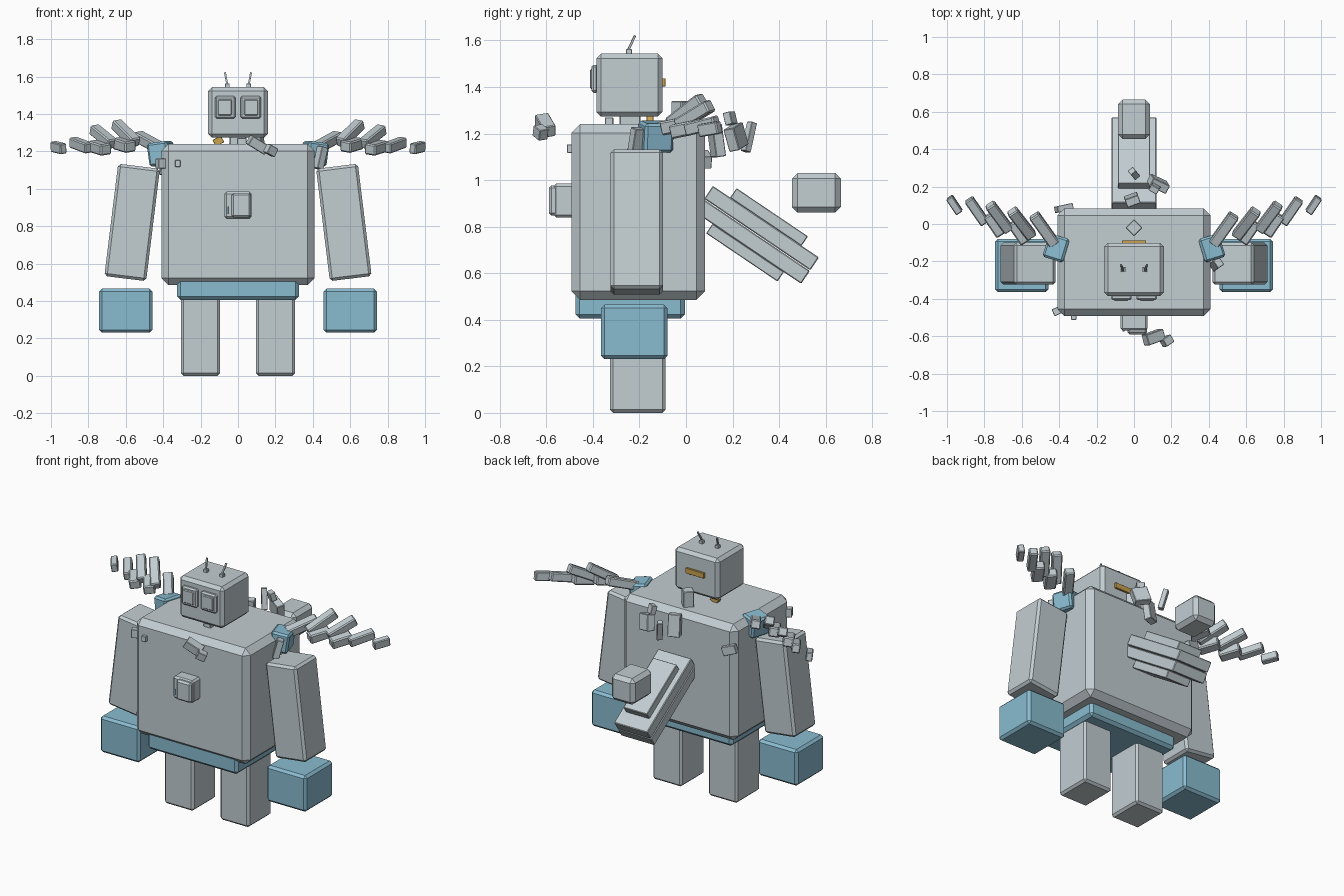
import bpy, bmesh
from math import radians, sin, cos
from mathutils import Vector

default_cube = bpy.data.objects.get("Cube")
if default_cube:
    bpy.data.objects.remove(default_cube, do_unlink=True)


def make_material(name, red, green, blue):
    colour = (red, green, blue, 1)
    material = bpy.data.materials.new(name)
    material.use_nodes = True
    material.diffuse_color = colour
    shader = material.node_tree.nodes["Principled BSDF"]
    shader.inputs["Base Color"].default_value = colour
    return material


GREY = make_material("pale_grey", red=.54, green=.61, blue=.64)
BLUE = make_material("sky_blue", red=.25, green=.5, blue=.63)
GOLD = make_material("gold", red=.58, green=.36, blue=.08)


def box(name, centre, size, material=GREY, turn=(0, 0, 0), chamfer=.065):
    """Block turned in degrees, chamfered by a share of its thinnest side."""
    mesh = bpy.data.meshes.new(name)
    shape = bmesh.new()
    bmesh.ops.create_cube(shape, size=1)
    bmesh.ops.scale(shape, vec=Vector(size), verts=shape.verts)
    bmesh.ops.bevel(shape, geom=shape.edges[:], offset=chamfer * min(size),
                    segments=1, affect='EDGES')
    shape.to_mesh(mesh)
    shape.free()
    mesh.materials.append(material)
    part = bpy.data.objects.new(name, mesh)
    part.location = centre
    part.rotation_euler = [radians(angle) for angle in turn]
    bpy.context.scene.collection.objects.link(part)


def pair(name, centre, size, material=GREY, turn=(0, 0, 0), chamfer=.065):
    """The same block on the left and mirrored on the right."""
    x, y, z = centre
    pitch, roll, yaw = turn
    for side, sign in (("left", 1), ("right", -1)):
        box(f"{side}_{name}", (sign * x, y, z), size, material,
            (pitch, sign * roll, sign * yaw), chamfer)


# Torso and hips
box("torso", centre=(0, -.205, .863), size=(.82, .575, .755))
box("hips", centre=(0, -.24, .465), size=(.65, .47, .12), material=BLUE, chamfer=.15)

# Legs, arms and hands
pair("leg", centre=(.2, -.207, .22), size=(.21, .24, .44))
pair("arm", centre=(.566, -.212, .82), size=(.225, .225, .605), turn=(0, -7, 0))
pair("hand", centre=(.6, -.222, .348), size=(.285, .285, .235), material=BLUE)

# Head and neck
box("head", centre=(0, -.243, 1.408), size=(.32, .285, .27), chamfer=.075)
box("head_slot", centre=(0, -.098, 1.42), size=(.13, .02, .035), material=GOLD)
box("neck", centre=(0, -.24, 1.25), size=(.09, .09, .06))
box("neck_stub", centre=(.02, -.33, 1.25), size=(.05, .035, .04))
box("neck_pin", centre=(-.105, -.155, 1.255), size=(.05, .03, .04),
    material=GOLD, turn=(0, -30, 0))

# Eyes and antennae
pair("eye_frame", centre=(.068, -.392, 1.435), size=(.11, .03, .12), chamfer=.3)
pair("eye_lens", centre=(.07, -.405, 1.435), size=(.075, .015, .085), chamfer=.3)
pair("antenna_base", centre=(.057, -.245, 1.55), size=(.025, .025, .025))
pair("antenna", centre=(.063, -.235, 1.587), size=(.01, .01, .075), turn=(-25, 11, 0))

# Chest unit with a small blue mark, and a vent
box("chest_unit", centre=(0, -.525, .912), size=(.145, .09, .145), chamfer=.13)
box("chest_cap", centre=(.017, -.552, .912), size=(.105, .075, .13), chamfer=.15)
box("chest_mark", centre=(-.057, -.57, .885), size=(.01, .008, .04), material=BLUE)
box("chest_vent", centre=(-.322, -.497, 1.135), size=(.03, .03, .035))

# Shoulder joints
pair("shoulder", centre=(.41, -.13, 1.187), size=(.115, .13, .125), material=BLUE,
     turn=(0, 8, 17), chamfer=.1)

# Wings: an outer row that rises near the shoulder and shrinks to the tip
for step in range(5):
    lift = max(0, 1 - abs(step - 1.3) / 2)
    taper = (step / 4) ** 3
    pair(f"feather_{step}",
         centre=(.48 + .12 * step, -.03 + .033 * step, 1.22 + .09 * lift),
         size=(.06 - .02 * taper, .2 - .1 * taper, .055),
         turn=(8 + 28 * lift, 8, -33), chamfer=.12)

# Wings: short feathers tucked underneath
for step in range(2):
    pair(f"under_feather_{step}",
         centre=(.61 + .13 * step, -.04 + .04 * step, 1.235 - .015 * step),
         size=(.07, .13, .06), turn=(10, 8, -33), chamfer=.12)

# Tail: two wide planks between two narrow ones, on a downward slope
SLOPE = 34
tail_centre = Vector((0, .305, .765))
tail_normal = Vector((0, sin(radians(SLOPE)), cos(radians(SLOPE))))
for level, sign in (("upper", 1), ("lower", -1)):
    box(f"{level}_wide_plank", centre=tail_centre + tail_normal * sign * .035,
        size=(.24, .55, .067), turn=(-SLOPE, 0, 0))
    box(f"{level}_narrow_plank", centre=tail_centre + tail_normal * sign * .092,
        size=(.17, .37, .05), turn=(-SLOPE, 0, 0))

# Block floating over the tail tip
box("tail_block", centre=(0, .56, .945), size=(.17, .21, .17), chamfer=.14)

# Loose pieces behind the body
box("back_peg", centre=(0, -.02, 1.285), size=(.065, .065, .11), turn=(0, 0, 45))
box("back_chip", centre=(-.375, .085, 1.09), size=(.09, .035, .055), turn=(0, 20, 12))
box("rear_rod_inner", centre=(-.01, .13, 1.17), size=(.075, .045, .14), turn=(8, 0, 20))
box("rear_rod_outer", centre=(0, .27, 1.185), size=(.035, .03, .13), turn=(-16, 0, 40))
box("rear_chip_low", centre=(.13, .215, 1.185), size=(.1, .05, .1), turn=(10, 15, -25))
box("rear_chip_high", centre=(.11, .19, 1.265), size=(.05, .035, .055), turn=(15, 0, -30))

# Loose pieces in front and at the sides
box("front_chip", centre=(.105, -.605, 1.235), size=(.11, .06, .055), turn=(10, 30, 20))
box("front_chip_tip", centre=(.175, -.625, 1.205), size=(.055, .045, .05), turn=(10, 25, 35))
box("left_side_chip", centre=(.44, -.215, 1.165), size=(.04, .05, .12), turn=(0, 15, 35))
box("right_side_chip", centre=(-.41, -.465, 1.135), size=(.05, .04, .055), turn=(0, 0, 25))
